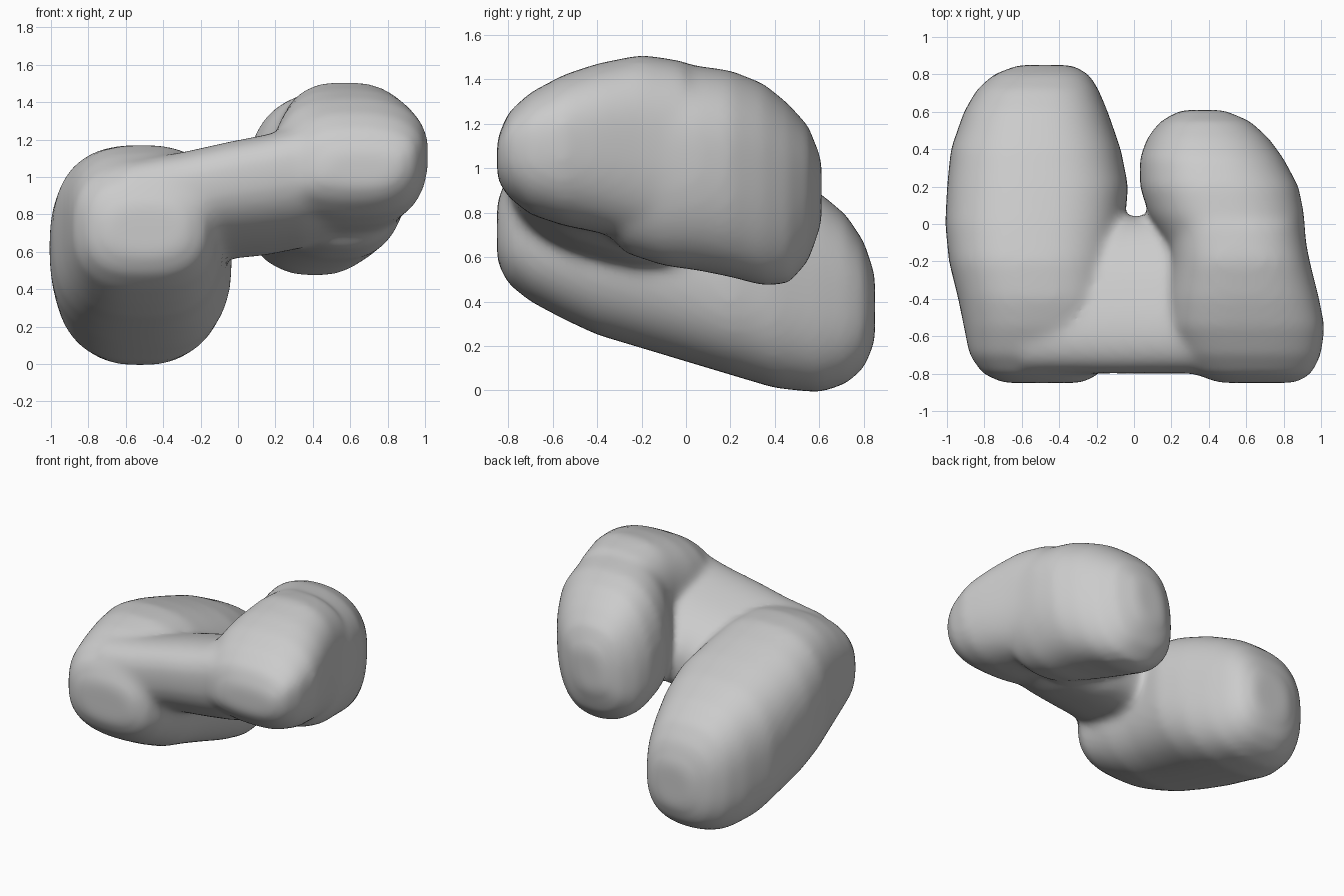
import bpy, bmesh, math
from mathutils import Vector

cube = bpy.data.objects.get("Cube")
if cube:
    bpy.data.objects.remove(cube, do_unlink=True)

grey = bpy.data.materials.new("stone_grey")
grey.use_nodes = True
colour = (0.6, 0.6, 0.6, 1)
grey.diffuse_color = colour
grey.node_tree.nodes["Principled BSDF"].inputs["Base Color"].default_value = colour


def loft(bm, stations, place, power=2.6, skew=0.0, sides=48):
    """Skin rounded-box sections; a station is (position, u min, u max, v min, v max)."""
    rings = []
    for pos, u0, u1, v0, v1 in stations:
        ring = []
        for i in range(sides):
            a = 2 * math.pi * i / sides
            c, s = math.cos(a), math.sin(a)
            c = math.copysign(abs(c) ** (2 / power), c)
            s = math.copysign(abs(s) ** (2 / power), s)
            u = (u0 + u1) / 2 + c * (u1 - u0) / 2
            v = (v0 + v1) / 2 + s * (v1 - v0) / 2 + skew * c * (1 - abs(s))
            ring.append(bm.verts.new(place(pos, u, v)))
        rings.append(ring)
    for a, b in zip(rings, rings[1:]):
        for i in range(sides):
            j = (i + 1) % sides
            bm.faces.new((a[i], a[j], b[j], b[i]))
    bm.faces.new(rings[0][::-1])
    bm.faces.new(rings[-1])


def along_y(pos, u, v):
    return Vector((u, pos, v))


def along_x(pos, u, v):
    # the bridge drops towards the back and its underside rises at the front
    return Vector((pos, u, v - 0.26 * (u + 0.4)))


bm = bmesh.new()

# long low lobe
loft(bm, [
    (-0.85, -0.70, -0.28, 0.58, 0.85),
    (-0.80, -0.81, -0.18, 0.48, 0.97),
    (-0.70, -0.88, -0.12, 0.40, 1.06),
    (-0.55, -0.91, -0.10, 0.32, 1.13),
    (-0.40, -0.94, -0.08, 0.25, 1.17),
    (-0.20, -0.99, -0.07, 0.19, 1.17),
    (0.00, -1.01, -0.05, 0.13, 1.12),
    (0.20, -1.00, -0.03, 0.07, 1.06),
    (0.40, -0.98, -0.07, 0.01, 0.99),
    (0.60, -0.91, -0.14, -0.01, 0.89),
    (0.72, -0.84, -0.19, 0.03, 0.79),
    (0.80, -0.75, -0.24, 0.10, 0.67),
    (0.85, -0.62, -0.33, 0.22, 0.52),
], along_y)

# high lobe, nose at the front
loft(bm, [
    (-0.85, 0.45, 0.87, 0.95, 1.13),
    (-0.80, 0.32, 0.95, 0.87, 1.25),
    (-0.70, 0.24, 1.00, 0.79, 1.34),
    (-0.55, 0.18, 1.02, 0.74, 1.42),
    (-0.40, 0.18, 0.99, 0.71, 1.47),
    (-0.20, 0.20, 0.94, 0.66, 1.51),
    (0.00, 0.18, 0.90, 0.62, 1.48),
], along_y, skew=0.05)

# high lobe, heavy body at the back
loft(bm, [
    (-0.36, 0.30, 0.84, 0.72, 1.30),
    (-0.28, 0.24, 0.91, 0.62, 1.42),
    (-0.10, 0.17, 0.92, 0.56, 1.47),
    (0.05, 0.08, 0.91, 0.54, 1.46),
    (0.20, 0.03, 0.88, 0.51, 1.44),
    (0.35, 0.03, 0.80, 0.47, 1.38),
    (0.46, 0.07, 0.72, 0.48, 1.29),
    (0.55, 0.14, 0.62, 0.58, 1.19),
    (0.61, 0.25, 0.48, 0.75, 1.04),
], along_y, power=2.4, skew=0.09)

# bridge joining the two lobes
loft(bm, [
    (-0.60, -0.80, -0.05, 0.50, 1.05),
    (-0.30, -0.80, -0.02, 0.54, 1.10),
    (-0.05, -0.80, 0.04, 0.60, 1.16),
    (0.15, -0.80, 0.05, 0.62, 1.20),
    (0.35, -0.80, 0.00, 0.65, 1.25),
    (0.60, -0.78, -0.10, 0.75, 1.25),
], along_x, power=2.5)

bmesh.ops.recalc_face_normals(bm, faces=bm.faces[:])
mesh = bpy.data.meshes.new("twin_lobe_body")
bm.to_mesh(mesh)
bm.free()
mesh.materials.append(grey)
body = bpy.data.objects.new("twin_lobe_body", mesh)
bpy.context.collection.objects.link(body)

# fuse the volumes and soften the joints
remesh = body.modifiers.new("fuse", "REMESH")
remesh.mode = "VOXEL"
remesh.voxel_size = 0.022
remesh.use_smooth_shade = True
soften = body.modifiers.new("soften", "SMOOTH")
soften.factor = 0.5
soften.iterations = 22
